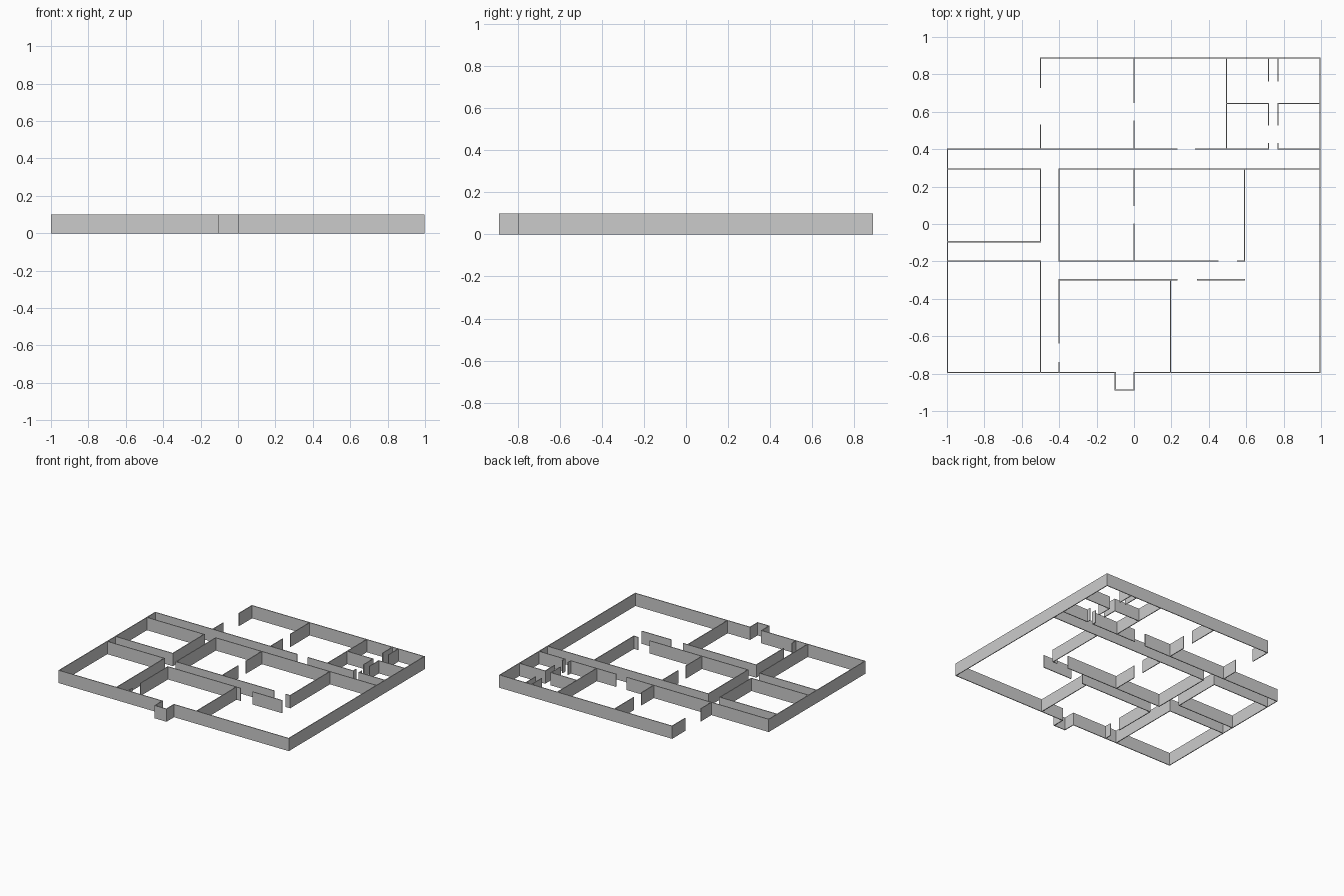
import bpy
import bmesh
from mathutils import Matrix, Vector

cube = bpy.data.objects.get("Cube")
if cube:
    bpy.data.objects.remove(cube, do_unlink=True)

HEIGHT = 0.1
THICK = 0.006

# Main plan lines: columns along x, rows along y
WEST, EAST = -0.997, 0.995
SIDE_ROOMS, HALL, MIDDLE, SUITE, LOUNGE = -0.5, -0.4, 0.0, 0.495, 0.59
CLOSET_LEFT, CLOSET_RIGHT = 0.72, 0.77
STUDY = 0.195
PORCH, FRONT, BACK = -0.887, -0.793, 0.887
PASSAGE_FRONT, PASSAGE_BACK = -0.298, -0.197
CORRIDOR_FRONT, CORRIDOR_BACK = 0.295, 0.4
BATH = 0.645

plaster = bpy.data.materials.new("plaster_grey")
plaster.use_nodes = True
plaster.diffuse_color = (0.6, 0.6, 0.6, 1)
plaster.node_tree.nodes["Principled BSDF"].inputs["Base Color"].default_value = plaster.diffuse_color


def wall(name, direction, line, *spans):
    """One straight wall on a plan line; gaps between spans are doorways."""
    bm = bmesh.new()
    for start, end in spans:
        centre, length = (start + end) / 2, end - start + THICK
        if direction == "x":
            place, size = (centre, line, HEIGHT / 2), (length, THICK, HEIGHT)
        else:
            place, size = (line, centre, HEIGHT / 2), (THICK, length, HEIGHT)
        matrix = Matrix.Translation(place) @ Matrix.Diagonal(Vector(size)).to_4x4()
        bmesh.ops.create_cube(bm, size=1, matrix=matrix)
    mesh = bpy.data.meshes.new(name)
    bm.to_mesh(mesh)
    bm.free()
    mesh.materials.append(plaster)
    bpy.context.collection.objects.link(bpy.data.objects.new(name, mesh))


# Outer shell
wall("west_wall", "y", WEST, (FRONT, CORRIDOR_BACK))
wall("east_wall", "y", EAST, (FRONT, BACK))
wall("back_wall", "x", BACK, (SIDE_ROOMS, EAST))
wall("front_wall", "x", FRONT, (WEST, -0.1), (MIDDLE, EAST))
wall("back_room_west_wall", "y", SIDE_ROOMS, (CORRIDOR_BACK, 0.53), (0.73, BACK))

# Porch bay
wall("porch_front", "x", PORCH, (-0.1, MIDDLE))
wall("porch_left_side", "y", MIDDLE, (PORCH, FRONT))
wall("porch_right_side", "y", -0.1, (PORCH, FRONT))

# Corridor and back rooms
wall("corridor_back_wall", "x", CORRIDOR_BACK,
     (WEST, 0.23), (0.33, CLOSET_LEFT), (CLOSET_RIGHT, EAST))
wall("corridor_front_wall", "x", CORRIDOR_FRONT, (WEST, SIDE_ROOMS), (HALL, EAST))
wall("back_room_divider", "y", MIDDLE, (CORRIDOR_BACK, 0.55), (0.65, BACK))
wall("suite_wall", "y", SUITE, (CORRIDOR_BACK, BACK))
wall("bath_divider", "x", BATH, (SUITE, CLOSET_LEFT), (CLOSET_RIGHT, EAST))
for side, line in (("left", CLOSET_LEFT), ("right", CLOSET_RIGHT)):
    wall("closet_passage_" + side, "y", line,
         (CORRIDOR_BACK, 0.43), (0.53, BATH), (0.765, BACK))

# West side rooms
wall("side_rooms_wall", "y", SIDE_ROOMS,
     (FRONT, PASSAGE_BACK), (-0.095, CORRIDOR_FRONT))
wall("rear_side_room_front", "x", -0.095, (WEST, SIDE_ROOMS))
wall("front_side_room_back", "x", PASSAGE_BACK, (WEST, SIDE_ROOMS))

# Middle rooms
wall("middle_west_wall", "y", HALL, (PASSAGE_BACK, CORRIDOR_FRONT))
wall("middle_divider", "y", MIDDLE, (PASSAGE_BACK, 0), (0.1, CORRIDOR_FRONT))
wall("middle_east_wall", "y", LOUNGE, (PASSAGE_BACK, CORRIDOR_FRONT))
wall("middle_front_wall", "x", PASSAGE_BACK, (HALL, 0.45), (0.555, LOUNGE))

# Front rooms
wall("front_room_back_wall", "x", PASSAGE_FRONT, (HALL, 0.23), (0.34, LOUNGE))
wall("front_room_west_wall", "y", HALL, (FRONT, -0.74), (-0.635, PASSAGE_FRONT))
wall("front_room_east_wall", "y", STUDY, (FRONT, PASSAGE_FRONT))
